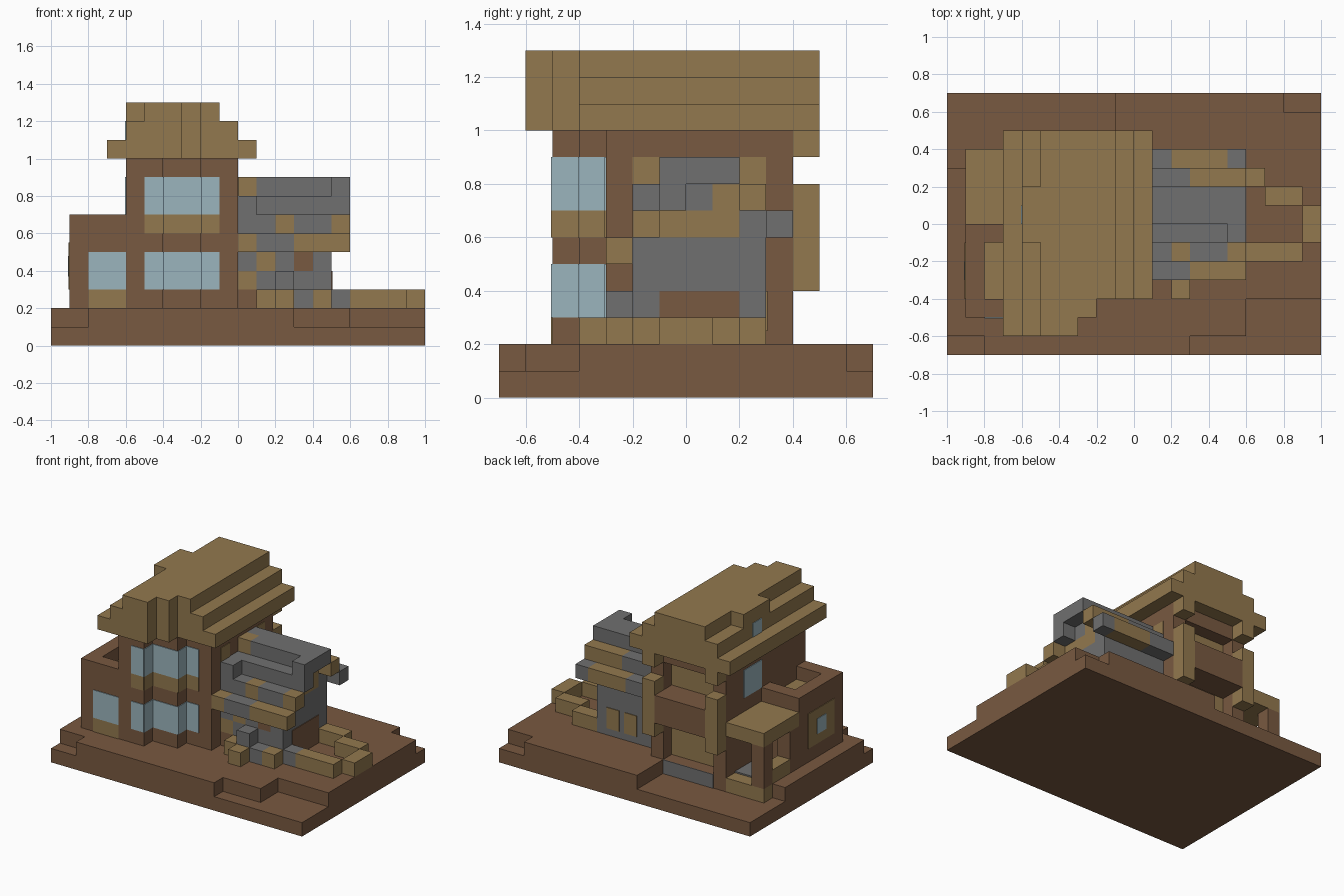
import bpy, bmesh
from mathutils import Matrix, Vector

cube = bpy.data.objects.get("Cube")
if cube:
    bpy.data.objects.remove(cube)

UNIT = 0.1  # block size


def material(name, rgb):
    m = bpy.data.materials.new(name)
    m.use_nodes = True
    m.diffuse_color = (*rgb, 1)
    m.node_tree.nodes["Principled BSDF"].inputs["Base Color"].default_value = (*rgb, 1)
    return m


MATS = {
    "B": material("brown wood", (.19, .10, .052)),
    "T": material("tan timber", (.29, .19, .077)),
    "G": material("grey stone", (.16, .16, .16)),
    "W": material("pale blue glass", (.33, .46, .51)),
}
KEYS = list(MATS)


def build(name, blocks):
    """One object from (colour, x0, x1, y0, y1, z0, z1) blocks in grid units."""
    bm = bmesh.new()
    for key, *b in blocks:
        lo, hi = Vector(b[0::2]) * UNIT, Vector(b[1::2]) * UNIT
        mat = Matrix.Translation((lo + hi) / 2) @ Matrix.Diagonal((*(hi - lo), 1))
        made = bmesh.ops.create_cube(bm, size=1, matrix=mat)
        for f in {f for v in made["verts"] for f in v.link_faces}:
            f.material_index = KEYS.index(key)
    me = bpy.data.meshes.new(name)
    bm.to_mesh(me)
    bm.free()
    for m in MATS.values():
        me.materials.append(m)
    ob = bpy.data.objects.new(name, me)
    bpy.context.collection.objects.link(ob)


def row(pattern, y, z):
    """Run of unit blocks along x, one letter per block, starting at x = 0."""
    return [(c, i, i + 1, y, y + 1, z, z + 1) for i, c in enumerate(pattern)]


P = .05  # plate thickness in grid units


def plate_y(c, x0, x1, y, z0, z1):
    return (c, x0, x1, y - P, y + P, z0, z1)


def plate_x(c, x, y0, y1, z0, z1):
    return (c, x - P, x + P, y0, y1, z0, z1)


# Ground: full slab plus an upper layer with stepped corners
build("ground_slab", [("B", -10, 10, -7, 7, 0, 1)])
build("ground_upper_layer", [("B", *r, 1, 2) for r in (
    (-8, 3, -7, -6), (-10, 6, -6, -4), (-10, 10, -4, 3),
    (-1, 10, 3, 6), (-1, 8, 6, 7), (-6, -1, 3, 4))])

# House body with a stepped front
bay = ((-6, -4, -5), (-4, -2, -4), (-2, 0, -3))
build("house_walls", [("B", a, b, y, 3, 2, 10) for a, b, y in bay])
build("back_wall_frame", [
    ("B", -6, -5, 3, 4, 1, 10), ("B", -1, 0, 3, 4, 1, 10),
    ("B", -5, -1, 3, 4, 9, 10), ("B", -5, -1, 3, 4, 5, 7),
    plate_y("T", -5, -1, 3, 2, 5), plate_y("T", -5, -1, 3, 7, 9),
    plate_y("G", -5, -1, 4, 1, 2)])

# Wrapped front windows and the timber band between them
wrap = []
for c, z0, z1 in (("W", 3, 5), ("T", 6, 7), ("W", 7, 9)):
    for a, b, y in bay:
        wrap.append(plate_y(c, max(a, -5), min(b, -1), y, z0, z1))
    for x, y in ((-4, -5), (-2, -4)):
        wrap.append(plate_x(c, x, y, y + 1, z0, z1))
build("front_windows", wrap)
build("side_windows", [
    plate_x("W", -6, 0, 2, 7, 9),
    plate_x("T", 0, -2, -1, 8, 9), plate_x("T", 0, 2, 3, 8, 9)])

# Back balcony
build("balcony", [
    ("B", -5, -1, 4, 5, 5, 7), ("T", -1, 0, 4, 5, 4, 8), ("T", -6, -5, 4, 5, 4, 8),
    ("T", -1, 0, 4, 5, 9, 10), ("T", -6, -5, 4, 5, 9, 10)])

# Stepped main roof: the same front outline for each layer
outline = ((-7, -3, -6), (-3, -2, -5), (-2, 1, -4))
roof = []
for z, left, right in ((10, -7, 1), (11, -6, 0), (12, -5, -1)):
    for a, b, y in outline:
        roof.append(("T", max(a, left), min(b, right), y, 5, z, z + 1))
build("main_roof", roof)
build("dormer", [("T", -6, -5, -1, 2, 12, 13), plate_x("W", -6, 0, 1, 11, 12)])

# Left annex with a parapet around a sunken roof
build("annex", [
    ("B", -9, -6, -5, 0, 2, 6), ("B", -9, -8, -5, 0, 6, 7),
    ("B", -8, -6, -5, -4, 6, 7), ("B", -8, -6, -1, 0, 6, 7),
    ("T", -8, -6, -4, -1, 6, 6.05),
    plate_y("W", -8, -6, -5, 3, 5), plate_y("T", -8, -6, -5, 2, 3),
    plate_x("T", -9, -4, -1, 3, 5.5),
    ("W", -9.09, -9, -3, -2, 3.7, 4.8)])

# Porch behind the annex
build("porch", [
    ("T", -9, -6, 0, 4, 5, 6), ("B", -9, -8, 3, 4, 2, 5), ("B", -9, -8, 0, 1, 2, 5),
    ("T", -9, -8, 1, 3, 2, 3), ("G", -8, -6, 0, 3, 2, 2.1), ("T", -9, -6, 3, 4, 1, 2)])

# Stone barn on the right: body, mixed front wall and gable end
build("barn_body", [("G", 0, 5, -1, 3, 2, 6)]
      + row("BTTGT", -2, 2) + row("TGGGG", -2, 3)
      + row("GTGBG", -2, 4) + row("GGGGG", -2, 5))
build("barn_gable_fill", [
    ("T", 0, 5, -1, 2, 6, 7), ("G", 0, 5, 2, 3, 6, 7),
    ("G", 0, 5, 0, 1, 7, 8), ("T", 0, 5, 1, 2, 7, 8)])
build("barn_openings", [
    plate_x("B", 5, -1, 2, 2, 4),
    plate_y("T", 1.8, 2.8, 3, 2.5, 4), plate_y("T", 3.2, 4.2, 3, 2.5, 4)])

# Barn roof: stepped rows of mixed stone and timber
build("barn_roof",
      row("TGGTTT", -3, 5) + row("GGTGGT", -2, 6) + row("GGGGGG", -1, 7)
      + row("TGGGGG", 0, 8) + row("GGGGGG", 1, 8)
      + row("GGGTTT", 2, 7) + row("GGTTTG", 3, 6)
      + [("G", 5, 6, -1, 0, 8, 9), ("G", 0, 1, -2, -1, 7, 8)])

# Low yard wall looping out from the barn
build("yard_wall", [(c, *r, 2, 3) for c, *r in (
    ("T", 6, 9, -2, -1), ("T", 9, 10, -1, 1), ("T", 7, 9, 1, 2), ("T", 5, 7, 2, 3),
    ("T", 2, 3, -4, -3), ("T", 1, 3, -3, -2), ("T", 4, 5, -3, -2),
    ("G", 3, 4, -3, -2), ("G", 5, 6, -2, -1))] + [("G", 2, 3, -3, -2, 3, 4)])
